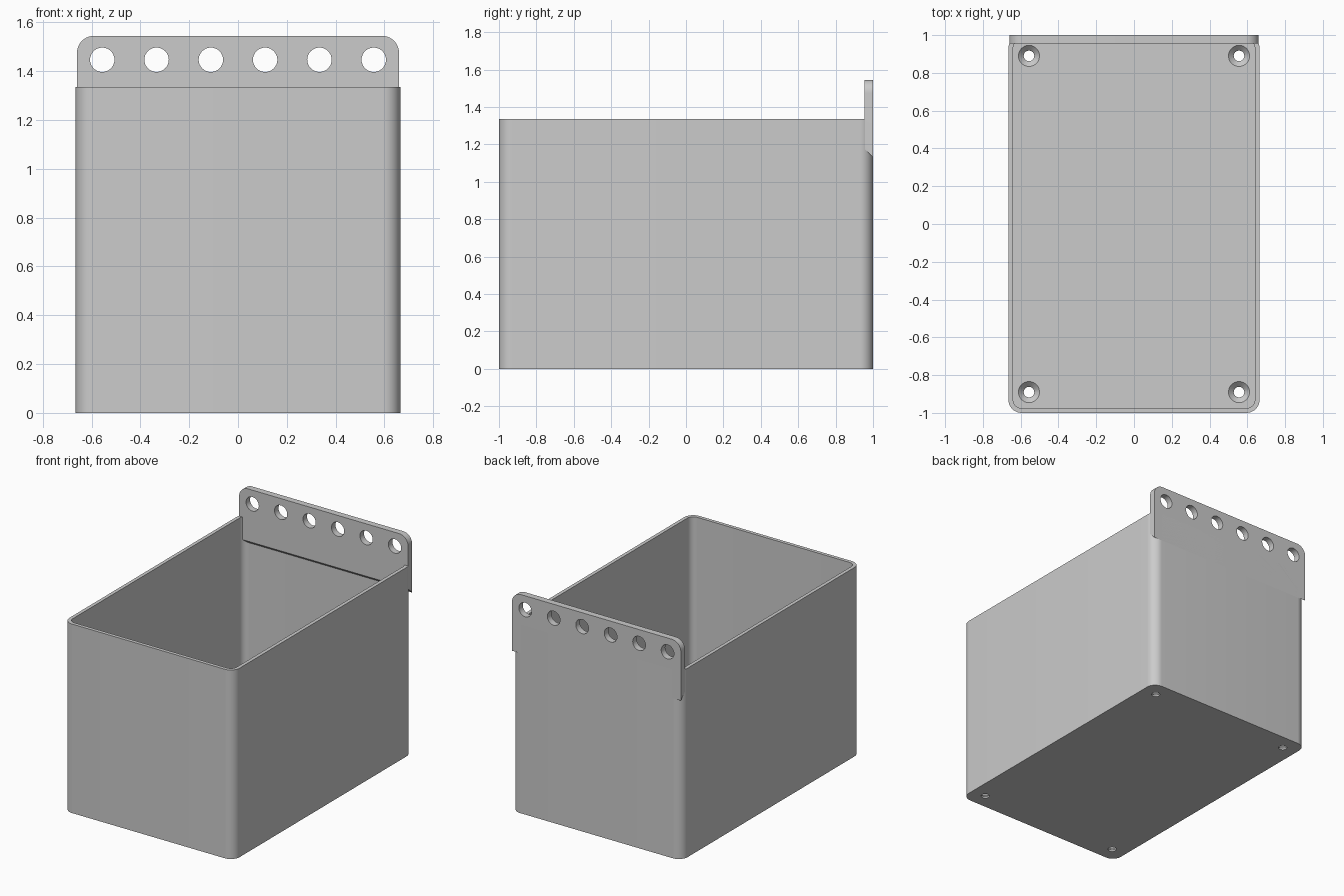
import bpy, bmesh
from math import sin, cos, pi
from mathutils import Vector, Matrix

cube = bpy.data.objects.get("Cube")
if cube:
    bpy.data.objects.remove(cube, do_unlink=True)

HALF_X, HALF_Y, HEIGHT = 0.665, 1.0, 1.335
WALL, FLOOR, RADIUS = 0.025, 0.04, 0.07

grey = bpy.data.materials.new("light grey plastic")
grey.use_nodes = True
colour = (0.6, 0.6, 0.6, 1)
grey.diffuse_color = colour
grey.node_tree.nodes["Principled BSDF"].inputs["Base Color"].default_value = colour


def outline(hx, hy, radii, steps=12):
    """Rectangle with a radius per corner, starting at +x +y, anticlockwise."""
    points = []
    signs = [(1, 1), (-1, 1), (-1, -1), (1, -1)]
    for i, ((sx, sy), r) in enumerate(zip(signs, radii)):
        if r == 0:
            points.append((sx * hx, sy * hy))
            continue
        for k in range(steps + 1):
            a = (i + k / steps) * pi / 2
            points.append((sx * (hx - r) + r * cos(a), sy * (hy - r) + r * sin(a)))
    return points


def prism(name, points, depth):
    """Extrude a flat outline upwards from z = 0."""
    bm = bmesh.new()
    face = bm.faces.new([bm.verts.new((x, y, 0)) for x, y in points])
    top = bmesh.ops.extrude_face_region(bm, geom=[face])["geom"]
    bmesh.ops.translate(bm, vec=(0, 0, depth),
                        verts=[v for v in top if isinstance(v, bmesh.types.BMVert)])
    bmesh.ops.recalc_face_normals(bm, faces=bm.faces)
    return finish(name, bm)


def cone(name, r1, r2, depth, centre, turn=None):
    bm = bmesh.new()
    matrix = Matrix.Translation(Vector(centre)) @ (turn or Matrix())
    bmesh.ops.create_cone(bm, cap_ends=True, segments=32, radius1=r1,
                          radius2=r2, depth=depth, matrix=matrix)
    return finish(name, bm)


def finish(name, bm):
    mesh = bpy.data.meshes.new(name)
    bm.to_mesh(mesh)
    bm.free()
    mesh.materials.append(grey)
    ob = bpy.data.objects.new(name, mesh)
    bpy.context.collection.objects.link(ob)
    return ob


def activate(ob):
    bpy.ops.object.select_all(action='DESELECT')
    ob.select_set(True)
    bpy.context.view_layer.objects.active = ob


def cut(ob, cutter):
    mod = ob.modifiers.new("cut", 'BOOLEAN')
    mod.operation, mod.solver, mod.object = 'DIFFERENCE', 'EXACT', cutter
    activate(ob)
    bpy.ops.object.modifier_apply(modifier=mod.name)
    bpy.data.objects.remove(cutter, do_unlink=True)


def smooth(ob):
    activate(ob)
    bpy.ops.object.shade_smooth_by_angle(angle=pi / 6)


# Open bin with rounded vertical corners
bin_body = prism("bin_body", outline(HALF_X, HALF_Y, [RADIUS] * 4), HEIGHT)
cavity = prism("cavity_cutter", outline(HALF_X - WALL, HALF_Y - WALL, [RADIUS - WALL] * 4), HEIGHT)
cavity.data.transform(Matrix.Translation((0, 0, FLOOR)))
cut(bin_body, cavity)

# Countersunk screw holes in the floor
for sx in (-1, 1):
    for sy in (-1, 1):
        x, y = sx * 0.556, sy * 0.89
        cut(bin_body, cone("screw_cutter", 0.028, 0.028, 0.2, (x, y, 0)))
        cut(bin_body, cone("sink_cutter", 0.026, 0.056, 0.03, (x, y, FLOOR - 0.0149)))
smooth(bin_body)

# Hanging plate: rounded top corners, underside sloping up to the front
LOW, TOP, THICK = 1.13, 1.545, 0.045
half = (TOP - LOW) / 2
plate = prism("hanging_plate", outline(0.66, half, [RADIUS, RADIUS, 0, 0]), THICK)
for v in plate.data.vertices:
    if v.co.y < -half + 0.01 and v.co.z > 0.01:
        v.co.y += THICK
turn = Matrix.Rotation(pi / 2, 4, 'X')
plate.data.transform(Matrix.Translation((0, HALF_Y, LOW + half)) @ turn)

# Row of hanging holes
for i in range(6):
    cut(plate, cone("hole_cutter", 0.05, 0.05, 0.3,
                    ((i - 2.5) * 0.2225, HALF_Y, 1.447), turn))
smooth(plate)
